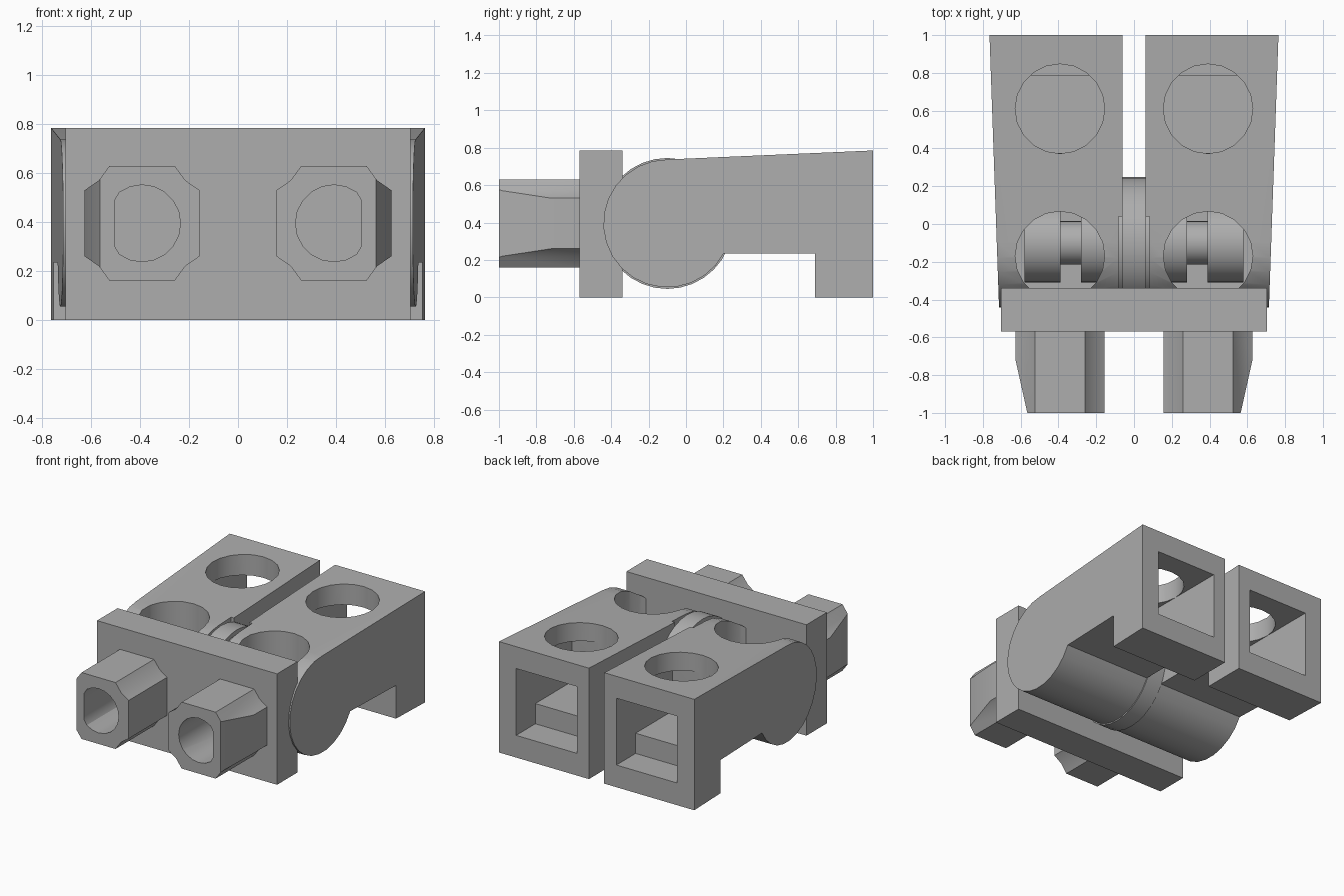
import bpy, bmesh
from math import sin, cos, radians

cube = bpy.data.objects.get("Cube")
if cube:
    bpy.data.objects.remove(cube, do_unlink=True)

grey = bpy.data.materials.new("mid grey")
grey.use_nodes = True
grey.diffuse_color = (0.42, 0.42, 0.42, 1)
grey.node_tree.nodes["Principled BSDF"].inputs["Base Color"].default_value = grey.diffuse_color

PIN_Y, PIN_Z = -0.10, 0.395      # hinge axis
MID = 0.392                      # centre of each arm and peg


def arc(cx, cy, r, a0=0, a1=360, n=20):
    """Points on an arc; a full circle leaves out the repeated end."""
    count = n if a1 - a0 == 360 else n + 1
    angles = [radians(a0 + (a1 - a0) * i / n) for i in range(count)]
    return [(cx + r * cos(a), cy + r * sin(a)) for a in angles]


def rect(u0, u1, v0, v1):
    return [(u0, v0), (u1, v0), (u1, v1), (u0, v1)]


def prism(name, pts, axis, a, b):
    """Extrude a 2D outline along an axis from a to b."""
    place = {"x": lambda p, t: (t, *p), "y": lambda p, t: (p[0], t, p[1]),
             "z": lambda p, t: (*p, t)}[axis]
    bm = bmesh.new()
    lo = [bm.verts.new(place(p, a)) for p in pts]
    hi = [bm.verts.new(place(p, b)) for p in pts]
    bm.faces.new(lo)
    bm.faces.new(hi[::-1])
    for i in range(len(pts)):
        j = (i + 1) % len(pts)
        bm.faces.new((lo[i], hi[i], hi[j], lo[j]))
    bmesh.ops.recalc_face_normals(bm, faces=bm.faces)
    mesh = bpy.data.meshes.new(name)
    bm.to_mesh(mesh)
    bm.free()
    mesh.materials.append(grey)
    ob = bpy.data.objects.new(name, mesh)
    bpy.context.collection.objects.link(ob)
    return ob


def combine(ob, others, operation="DIFFERENCE"):
    """Apply booleans and drop the helper objects."""
    for other in others:
        mod = ob.modifiers.new("bool", "BOOLEAN")
        mod.operation, mod.object, mod.solver = operation, other, "EXACT"
    bpy.context.view_layer.update()
    deps = bpy.context.evaluated_depsgraph_get()
    mesh = bpy.data.meshes.new_from_object(ob.evaluated_get(deps))
    ob.modifiers.clear()
    ob.data = mesh
    for other in others:
        bpy.data.objects.remove(other, do_unlink=True)


def mirrored(ob, name):
    copy = bpy.data.objects.new(name, ob.data.copy())
    for v in copy.data.vertices:
        v.co.x = -v.co.x
    copy.data.flip_normals()
    bpy.context.collection.objects.link(copy)
    return copy


def smooth(ob, angle=32):
    bpy.ops.object.select_all(action="DESELECT")
    ob.select_set(True)
    bpy.context.view_layer.objects.active = ob
    bpy.ops.object.shade_smooth_by_angle(angle=radians(angle))


# Arm: rounded hinge end, raised underside and a foot at the back
outline = arc(PIN_Y, PIN_Z, 0.342, 90, 332, 18)
outline += [(0.69, 0.235), (0.69, 0), (1, 0), (1, 0.785)]
left_arm = prism("left_arm", outline, "x", 0.06, 0.765)
for v in left_arm.data.vertices:
    if v.co.x > 0.5:
        v.co.x -= 0.035 * (1 - v.co.y)       # outer side tapers to the front

# Square socket in the back with a stepped floor, and two round holes on top
combine(left_arm, [
    prism("socket", rect(0.155, 0.63, 0.157, 0.63), "y", 0.785, 1.1),
    prism("inner_socket", rect(0.155, 0.63, 0.30, 0.63), "y", 0.375, 1.1),
    prism("back_hole", arc(MID, 0.61, 0.237), "z", 0.5, 1),
    prism("front_hole", arc(MID, -0.17, 0.237), "z", 0.32, 1),
    prism("notch", rect(0, 0.083, -0.6, 0.04), "z", 0.5, 1),
])
right_arm = mirrored(left_arm, "right_arm")

# Hinge barrel between the arms, with a grooved pin running into both
barrel = prism("hinge_barrel", arc(PIN_Y, PIN_Z, 0.35, n=32), "x", -0.06, 0.06)
collar = prism("hinge_collar", arc(PIN_Y, PIN_Z, 0.32, n=32), "x", -0.083, 0.083)
pins = []
for side, word in ((1, "left"), (-1, "right")):
    for part, r, x0, x1 in (("inner_pin", 0.21, 0.05, 0.28),
                            ("pin_neck", 0.115, 0.27, 0.40),
                            ("outer_pin", 0.21, 0.39, 0.58)):
        pins.append(prism(f"{word}_{part}", arc(PIN_Y, PIN_Z, r, n=32),
                          "x", side * x0, side * x1))

# Upright plate
plate = prism("plate", rect(-0.705, 0.705, 0, 0.785), "y", -0.57, -0.34)

# Peg: square bar with hollowed corners and a slanted outer side
corner = [(0.235, 0.135), (0.177, 0.175), (0.133, 0.235)]
peg_outline = []
for sx, sz in ((1, 1), (-1, 1), (-1, -1), (1, -1)):
    pts = corner if sx * sz > 0 else corner[::-1]
    peg_outline += [(MID + sx * u, PIN_Z + sz * w) for u, w in pts]
left_peg = prism("left_peg", peg_outline, "y", -1, -0.565)
slant = prism("slant", [(0.5605, -1.02), (0.627, -0.72), (0.8, -0.72), (0.8, -1.02)],
              "z", 0, 1)
bore_outline = [(min(x, 0.505), z) for x, z in arc(MID, PIN_Z, 0.157)]
bore = prism("bore", bore_outline, "y", -1.1, -0.6)
combine(left_peg, [slant, bore])
right_peg = mirrored(left_peg, "right_peg")

for ob in [left_arm, right_arm, barrel, collar, left_peg, right_peg] + pins:
    smooth(ob)
